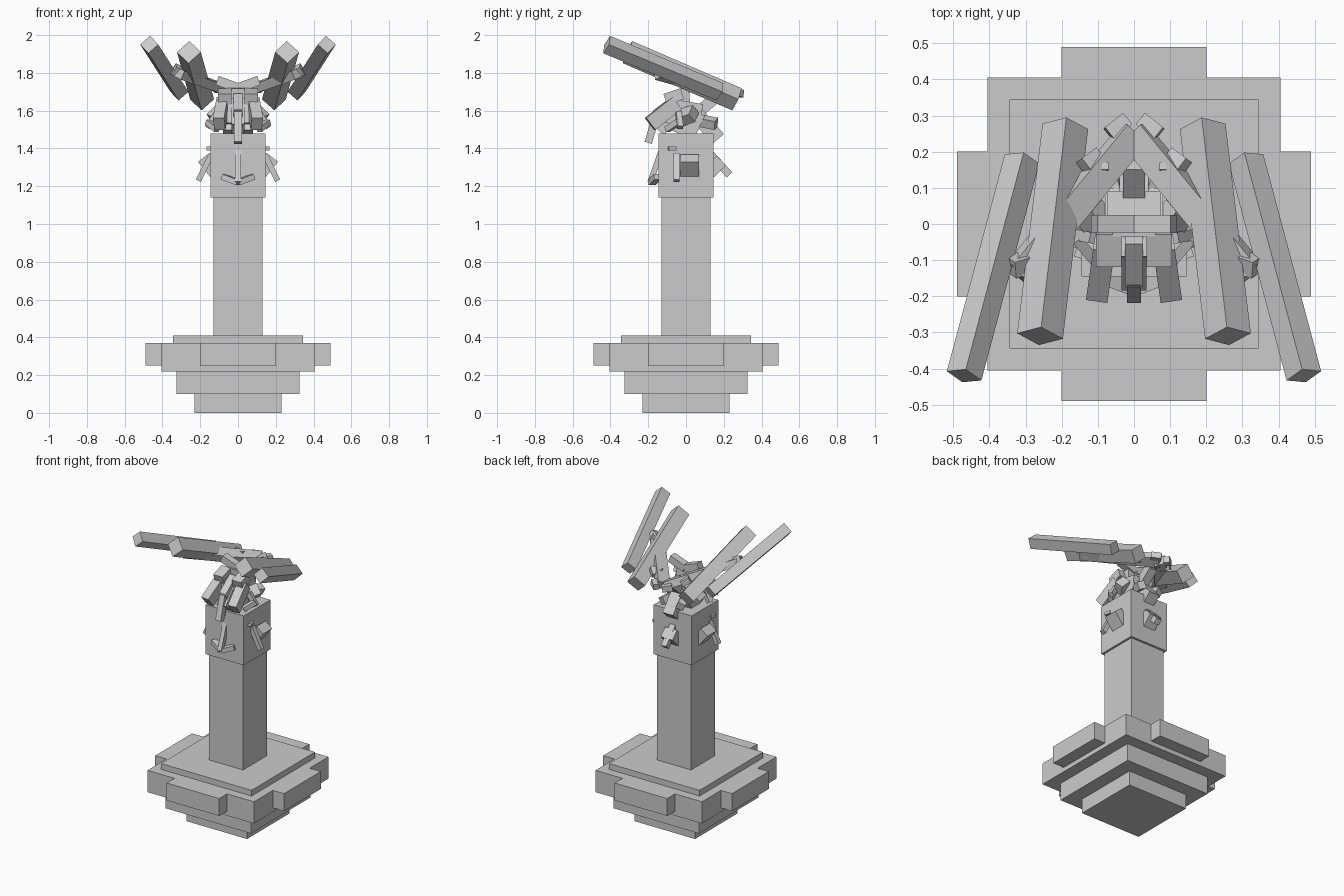
import bpy
from math import radians
from mathutils import Vector, Quaternion

default_cube = bpy.data.objects.get("Cube")
if default_cube:
    bpy.data.objects.remove(default_cube, do_unlink=True)

grey = (.6, .6, .6, 1)
stone = bpy.data.materials.new("grey_stone")
stone.use_nodes = True
stone.diffuse_color = grey
stone.node_tree.nodes["Principled BSDF"].inputs["Base Color"].default_value = grey

# Height where the pillar ends and the creature begins
PERCH = Vector((0, 0, 1.5))


def box(name, centre, size, rotation=Quaternion()):
    bpy.ops.mesh.primitive_cube_add(size=1, location=centre)
    part = bpy.context.object
    part.name = name
    part.scale = size
    part.rotation_mode = 'QUATERNION'
    part.rotation_quaternion = rotation
    part.data.materials.append(stone)
    return part


def slab(name, width, bottom, top):
    """Square upright block centred on the axis."""
    box(name, (0, 0, (bottom + top) / 2), (width, width, top - bottom))


def bar(name, start, end, width, height=None, roll=0):
    """Block running between two points measured from the perch."""
    start, end = PERCH + Vector(start), PERCH + Vector(end)
    along = end - start
    turn = along.to_track_quat('Y', 'Z') @ Quaternion((0, 1, 0), radians(roll))
    box(name, (start + end) / 2, (width, along.length, height or width), turn)


def pair(name, start, end, width, height=None, roll=0):
    """The same bar on the left and on the right."""
    for side, sign in (("left_", 1), ("right_", -1)):
        mirror = Vector((sign, 1, 1))
        bar(side + name, mirror * Vector(start), mirror * Vector(end),
            width, height, sign * roll)


# Stepped base
slab("base_foot", width=.46, bottom=0, top=.1)
slab("base_lower_step", width=.65, bottom=.1, top=.22)
slab("base_wide_step", width=.81, bottom=.22, top=.37)
slab("base_top_step", width=.69, bottom=.37, top=.41)

# One tab on each side of the base
for name, x, y in (("front", 0, -1), ("back", 0, 1), ("left", 1, 0), ("right", -1, 0)):
    outward = Vector((x, y, 0))
    size = (.4 - .3 * abs(x), .4 - .3 * abs(y), .12)
    box(name + "_base_tab", outward * .44 + Vector((0, 0, .31)), size)

# Pillar and capital
slab("pillar", width=.26, bottom=.4, top=1.15)
slab("pillar_capital", width=.29, bottom=1.14, top=1.48)

# Ornaments on the four faces of the capital
bar("front_spike", start=(0, -.13, -.11), end=(0, -.19, -.28), width=.03)
pair("front_hook", start=(0, -.18, -.28), end=(.08, -.15, -.25), width=.04, height=.03)
bar("back_spike", start=(0, .13, -.13), end=(0, .23, -.24), width=.04)
bar("back_block", start=(0, .13, -.17), end=(0, .18, -.22), width=.09)
pair("side_block", start=(.13, .02, -.17), end=(.18, .02, -.21), width=.1)
pair("side_spike", start=(.14, -.05, -.13), end=(.21, -.05, -.27), width=.03)
pair("side_chip", start=(.13, -.08, -.1), end=(.16, -.07, -.1), width=.04, height=.02)

# Long raised wing beams, turned on edge
pair("outer_wing_beam", start=(.31, .18, .2), end=(.47, -.42, .45), width=.07, roll=45)
pair("inner_wing_beam", start=(.19, .27, .16), end=(.26, -.31, .41), width=.09, roll=45)

# Chevron joining the wings behind the head
pair("chevron_beam", start=(0, .25, .19), end=(.32, -.14, .3), width=.08, height=.05, roll=20)
pair("wing_joint", start=(.28, -.1, .29), end=(.34, -.12, .32), width=.05, roll=30)
pair("rear_chip", start=(.02, .29, .19), end=(.07, .25, .2), width=.04)
pair("outer_chip", start=(.1, .19, .21), end=(.14, .16, .24), width=.04)
pair("chevron_spike", start=(.08, .15, .19), end=(.08, .16, .25), width=.02)

# Head: skull, crest, brows, cheeks and beak
bar("skull", start=(0, .08, .07), end=(0, -.1, .1), width=.15, height=.13)
pair("crest", start=(0, 0, .22), end=(.11, 0, .26), width=.05)
bar("crest_stem", start=(0, 0, .1), end=(0, -.01, .22), width=.12, height=.05)
pair("brow", start=(.07, -.02, .19), end=(.07, -.11, .16), width=.07, height=.06)
pair("cheek", start=(.08, -.05, .14), end=(.1, -.19, .03), width=.06, height=.08)
bar("beak_bridge", start=(0, -.04, .17), end=(0, -.16, .08), width=.05)
bar("beak_root", start=(0, -.06, .1), end=(0, -.15, 0), width=.07, height=.09)
bar("beak", start=(0, -.15, .1), end=(0, -.2, -.07), width=.04)

# Neck, tail and small folded limbs
bar("neck", start=(0, -.02, -.03), end=(0, .04, .1), width=.16, height=.13)
bar("neck_strut", start=(0, .05, .08), end=(0, .17, .18), width=.06)
bar("tail", start=(0, .04, .1), end=(0, .17, -.05), width=.08)
pair("tail_feather", start=(.04, .06, .05), end=(.07, .16, .03), width=.05, roll=25)
pair("shoulder", start=(.08, .02, .1), end=(.13, 0, .05), width=.08, height=.06, roll=20)
pair("folded_limb", start=(.11, -.04, .09), end=(.16, -.03, .01), width=.03)
pair("folded_claw", start=(.16, -.04, .04), end=(.11, -.1, 0), width=.03)
